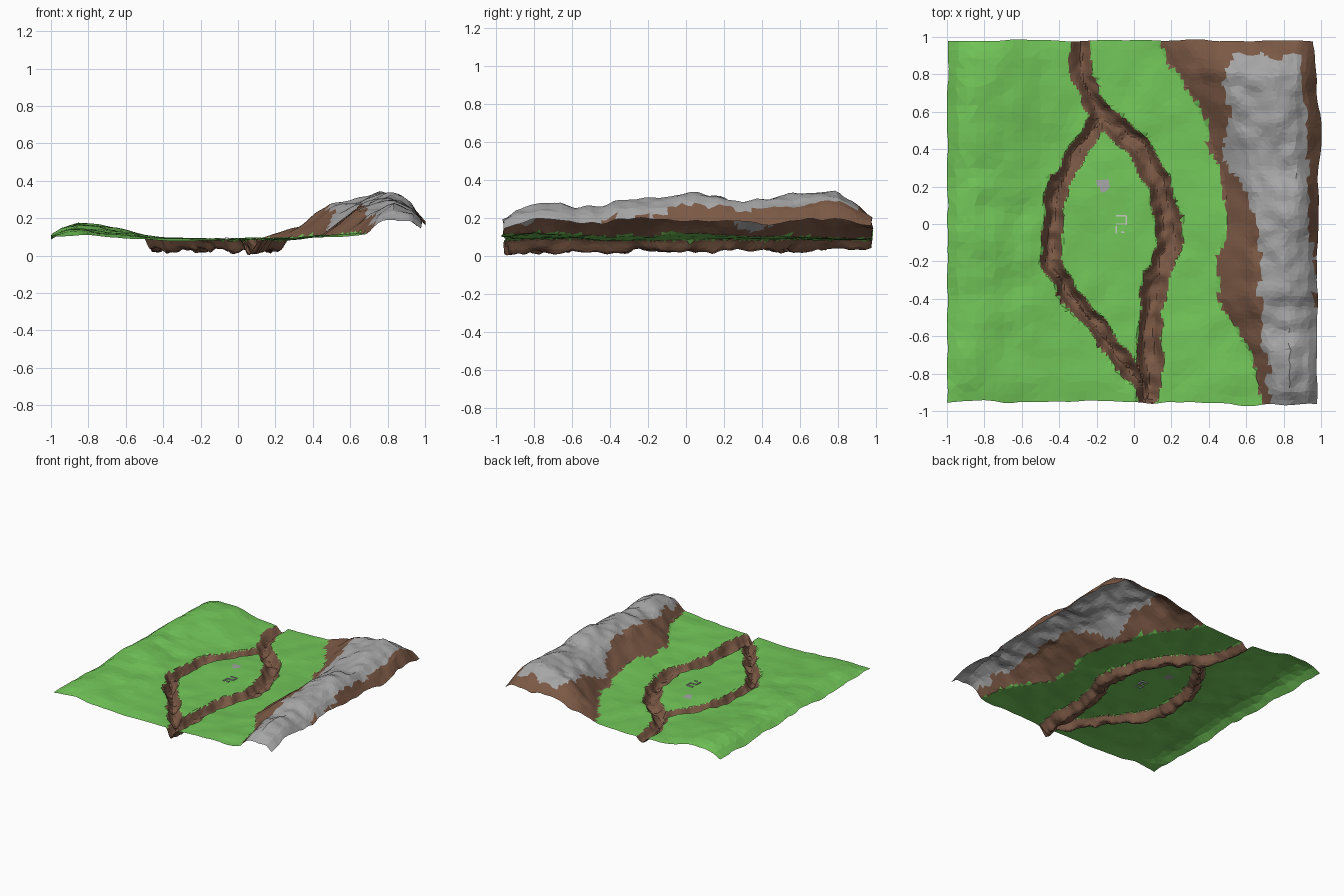
import bpy, bmesh
from mathutils import Vector, noise

if "Cube" in bpy.data.objects:
    bpy.data.objects.remove(bpy.data.objects["Cube"])


def material(name, rgb):
    m = bpy.data.materials.new(name)
    m.diffuse_color = (*rgb, 1)
    m.use_nodes = True
    m.node_tree.nodes["Principled BSDF"].inputs["Base Color"].default_value = m.diffuse_color
    return m


def curve(points, t):
    """Linear interpolation through (t, value) points."""
    if t <= points[0][0]:
        return points[0][1]
    for (a, u), (b, v) in zip(points, points[1:]):
        if t <= b:
            return u + (v - u) * (t - a) / (b - a)
    return points[-1][1]


def n(x, y, freq, seed=0.0):
    return noise.noise(Vector((x * freq + .37, y * freq + .61, seed + .43)))


# River paths: main branch and eastern branch around the island
WEST = [(-.29, 1.02), (-.28, .78), (-.18, .57), (-.30, .40), (-.42, .15), (-.46, -.2),
        (-.30, -.43), (-.1, -.68), (.05, -.87), (.07, -1.02)]
EAST = [(-.18, .58), (.02, .42), (.15, .18), (.19, -.1), (.11, -.35), (.08, -.6), (.08, -.9)]


def river_distance(x, y):
    best = 9
    p = Vector((x, y))
    for path, wide in ((WEST, 0), (EAST, .012)):
        for a, b in zip(path, path[1:]):
            a, b = Vector(a), Vector(b)
            d = b - a
            t = max(0, min(1, (p - a).dot(d) / d.length_squared))
            best = min(best, (p - a - d * t).length - wide)
    return best


# Mountain outline and heights along y
FOOT = [(-1, .70), (-.7, .63), (-.4, .45), (-.2, .44), (0, .50), (.2, .49), (.4, .43),
        (.6, .36), (.8, .24), (1, .10)]
ROCK = [(-1, .74), (-.7, .69), (-.3, .67), (0, .65), (.2, .58), (.32, .50), (.5, .48),
        (.62, .53), (.75, .46), (.9, .52)]
CREST = [(-1, .19), (-.9, .255), (-.75, .29), (-.65, .28), (-.57, .245), (-.5, .27), (-.4, .30),
         (-.2, .305), (-.03, .335), (.15, .32), (.3, .29), (.5, .315), (.8, .33), (.88, .285), (1, .185)]
HILL = [(-1, .01), (-.7, .045), (-.2, .06), (.3, .065), (.75, .09), (.9, .075), (1, .045)]


def ground(x, y):
    base = curve([(-1, .096), (-.5, .093), (-.3, .087), (0, .087), (.25, .09), (.7, .122), (1, .13)], x)
    hill = curve(HILL, y) * curve([(-1, 0), (-.93, .75), (-.86, 1), (-.75, .8), (-.5, .15), (-.35, 0)], x)
    bumps = curve([(-.6, 1.1), (-.4, .6), (.3, .6)], x)
    z = base + hill + bumps * (.016 * n(x, y, 3.5) + .012 * n(x, y, 8, 4))
    z -= .012 * curve([(-1, 1), (-.85, 0)], y)
    foot, crest = curve(FOOT, y), curve(CREST, y)
    if x > foot:
        low = .115
        mid = low + (crest - low) * .72
        top_x = curve([(-1, .84), (0, .81), (.5, .77), (.9, .75)], y)
        edge = curve([(-1, .145), (-.6, .168), (.6, .175), (1, .135)], y)
        m = curve([(foot, z), (foot + (top_x - foot) * .5, mid), (top_x, crest), (.87, crest * .96),
                   (.93, crest * .65 + edge * .35), (1, edge)], x)
        k = min(1, (x - foot) / .15)
        z = m + k * (.022 * n(x, y, 6, 7) + .018 * n(x, y, 12, 2))
    return z


def height(x, y):
    z = ground(x, y)
    d = river_distance(x, y)
    bed = curve([(-1, .02), (.7, .032), (1, .05)], y) + .025 * n(x, y, 7, 9) + .02 * n(x, y, 17, 9)
    cut = curve([(.008, 1), (.025, .75), (.045, .2), (.055, 0)], d + .025 * n(x, y, 12, 3))
    return max(0, z + (bed - z) * cut)


# Terrain: coarse grid, refined along the river and the colour borders
bm = bmesh.new()
bmesh.ops.create_grid(bm, x_segments=40, y_segments=40, size=1)


def refine(test):
    edges = [e for e in bm.edges if test(*((e.verts[0].co + e.verts[1].co) / 2).xy)]
    bmesh.ops.subdivide_edges(bm, edges=edges, cuts=1, use_grid_fill=True)


refine(lambda x, y: river_distance(x, y) < .11 or x > curve(FOOT, y) - .06
       or abs(x + .16) + abs(y - .21) < .09)
refine(lambda x, y: river_distance(x, y) < .075)
for v in bm.verts:
    x, y = v.co.xy
    j = .008 if river_distance(x, y) < .12 else .02
    if abs(x) < .99:
        x += j * n(x, y, 23, 11)
    if abs(y) < .99:
        y += j * n(x, y, 23, 17)
    # ragged outer border
    right = curve([(-1, .975), (0, .98), (.6, .995), (.98, .955)], y) + .015 * n(x, y, 8, 1)
    left = min(1, .998 + .02 * n(x, y, 8, 8))
    front = .95 + .025 * max(0, x) + .02 * n(x, y, 8, 5)
    back = .98 + .01 * n(x, y, 7, 15)
    # heights are read at the final position so the river stays on its path
    x, y = x * (right if x > 0 else left), y * (back if y > 0 else front)
    v.co = (x, y, height(x, y))

# Colour whole cells before splitting them, so the borders step instead of saw
OUTER = [(-1, 1.1), (-.6, .98), (0, .95), (.5, .92), (.9, .89)]
for f in bm.faces:
    x, y = f.calc_center_median().xy
    w = .04 * n(x, y, 8, 21)
    f.material_index = 0
    if river_distance(x, y) + .025 * n(x, y, 12, 3) < .054:
        f.material_index = 1
    elif x > curve(FOOT, y) + w:
        f.material_index = 1
        if curve(ROCK, y) + w < x < curve(OUTER, y) + w * .5 and y < .9 + w:
            f.material_index = 2
    elif ((x + .16) / .04) ** 2 + ((y - .21) / .03) ** 2 < 1:
        f.material_index = 2          # bare stone patch on the island
bmesh.ops.triangulate(bm, faces=bm.faces)
bm.normal_update()
me = bpy.data.meshes.new("terrain")
bm.to_mesh(me)
bm.free()
terrain = bpy.data.objects.new("terrain", me)
bpy.context.collection.objects.link(terrain)
for m in (material("grass", (.17, .57, .10)), material("earth", (.2, .1, .06)),
          material("rock", (.38, .38, .38))):
    me.materials.append(m)

# Low ruined walls in the middle of the island
stone = material("pale_stone", (.9, .9, .88))
for cx, cy, sx, sy in [(-.07, .045, .05, .008), (-.042, .02, .008, .05), (-.07, 0, .05, .008),
                       (-.095, -.03, .008, .04), (-.06, -.045, .02, .008)]:
    bpy.ops.mesh.primitive_cube_add(size=1, location=(cx, cy, ground(cx, cy)))
    wall = bpy.context.object
    wall.name = "ruin_wall"
    wall.scale = (sx, sy, .014)
    wall.data.materials.append(stone)
